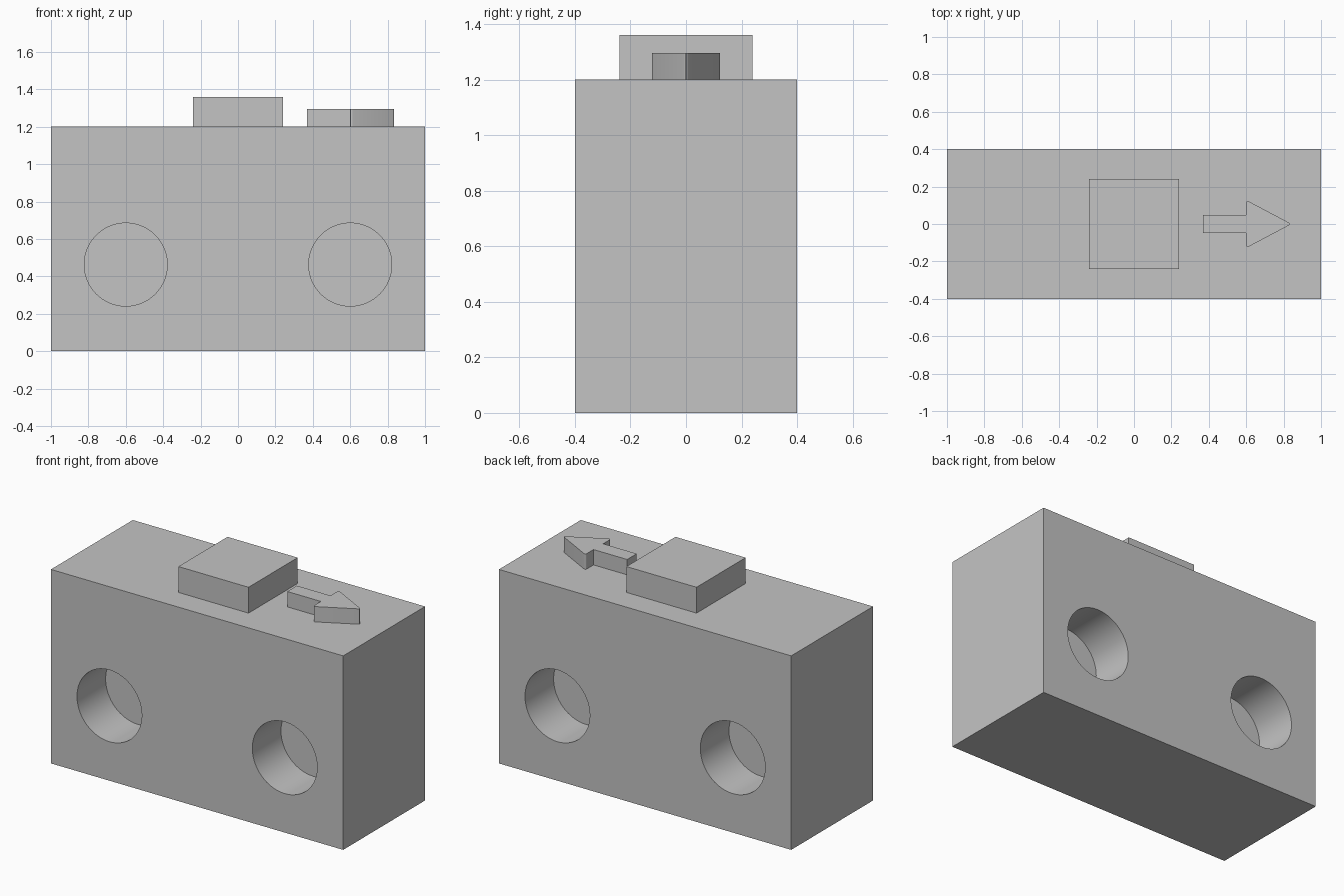
import bpy, bmesh, math
from mathutils import Matrix, Vector

default = bpy.data.objects.get("Cube")
if default:
    bpy.data.objects.remove(default, do_unlink=True)

W, D, H = 2.0, 0.8, 1.2          # block size
HOLE_R, HOLE_DEPTH = 0.222, 0.28  # blind round holes
BOSS, POCKET, BOSS_H = 0.48, 0.24, 0.16
ARROW_H = 0.095

gray = bpy.data.materials.new("plain gray")
gray.use_nodes = True
gray.diffuse_color = (0.55, 0.55, 0.55, 1)
gray.node_tree.nodes["Principled BSDF"].inputs["Base Color"].default_value = gray.diffuse_color


def make_object(name, bm):
    bmesh.ops.recalc_face_normals(bm, faces=bm.faces)
    mesh = bpy.data.meshes.new(name)
    bm.to_mesh(mesh)
    bm.free()
    mesh.materials.append(gray)
    obj = bpy.data.objects.new(name, mesh)
    bpy.context.collection.objects.link(obj)
    return obj


def select_only(obj):
    bpy.ops.object.select_all(action='DESELECT')
    obj.select_set(True)
    bpy.context.view_layer.objects.active = obj


def box(name, size, center):
    bm = bmesh.new()
    bmesh.ops.create_cube(bm, size=1, matrix=Matrix.Translation(center) @ Matrix.Diagonal((*size, 1)))
    return make_object(name, bm)


def cut(obj, cutter):
    mod = obj.modifiers.new("cut", 'BOOLEAN')
    mod.operation = 'DIFFERENCE'
    mod.solver = 'EXACT'
    mod.object = cutter
    select_only(obj)
    bpy.ops.object.modifier_apply(modifier=mod.name)
    bpy.data.objects.remove(cutter, do_unlink=True)


# Block with two blind holes in the front and two in the back
block = box("block", (W, D, H), (0, 0, H / 2))
bm = bmesh.new()
for x in (-0.6, 0.6):
    for side in (-1, 1):
        place = Matrix.Translation((x, side * D / 2, 0.463)) @ Matrix.Rotation(math.pi / 2, 4, 'X')
        bmesh.ops.create_cone(bm, cap_ends=True, segments=64, radius1=HOLE_R, radius2=HOLE_R,
                              depth=2 * HOLE_DEPTH, matrix=place)
cut(block, make_object("hole_cutter", bm))
select_only(block)
bpy.ops.object.shade_smooth_by_angle(angle=math.radians(30))

# Square socket: a raised frame, open down to the top of the block
bm = bmesh.new()
bmesh.ops.create_grid(bm, x_segments=1, y_segments=1, size=BOSS / 2,
                      matrix=Matrix.Translation((0, 0, H)))
rim = (BOSS - POCKET) / 2
bmesh.ops.inset_region(bm, faces=bm.faces[:], thickness=rim)
center = min(bm.faces, key=lambda f: f.calc_center_median().xy.length + f.calc_area())
middle = [f for f in bm.faces if all(max(abs(v.co.x), abs(v.co.y)) < POCKET / 2 + 0.01 for v in f.verts)]
bmesh.ops.delete(bm, geom=middle, context='FACES')
raised = bmesh.ops.extrude_face_region(bm, geom=bm.faces[:])["geom"]
bmesh.ops.translate(bm, vec=(0, 0, BOSS_H),
                    verts=[g for g in raised if isinstance(g, bmesh.types.BMVert)])
make_object("square_socket", bm)

# Raised arrow pointing to +x, with slightly rounded head corners
half = [(0.37, 0.047), (0.6, 0.047), (0.6, 0.128)]
outline = half + [(0.842, 0)] + [(x, -y) for x, y in reversed(half)]
bm = bmesh.new()
face = bm.faces.new([bm.verts.new((x, y, H)) for x, y in outline])
top = bmesh.ops.extrude_face_region(bm, geom=[face])["geom"]
bmesh.ops.translate(bm, vec=(0, 0, ARROW_H),
                    verts=[g for g in top if isinstance(g, bmesh.types.BMVert)])
corners = [e for e in bm.edges
           if abs(e.verts[0].co.z - e.verts[1].co.z) > 0.01
           and (abs(e.verts[0].co.y) > 0.1 or e.verts[0].co.x > 0.8)]
bmesh.ops.bevel(bm, geom=corners, offset=0.016, segments=5, profile=0.5, affect='EDGES')
arrow = make_object("direction_arrow", bm)
select_only(arrow)
bpy.ops.object.shade_smooth_by_angle(angle=math.radians(30))
